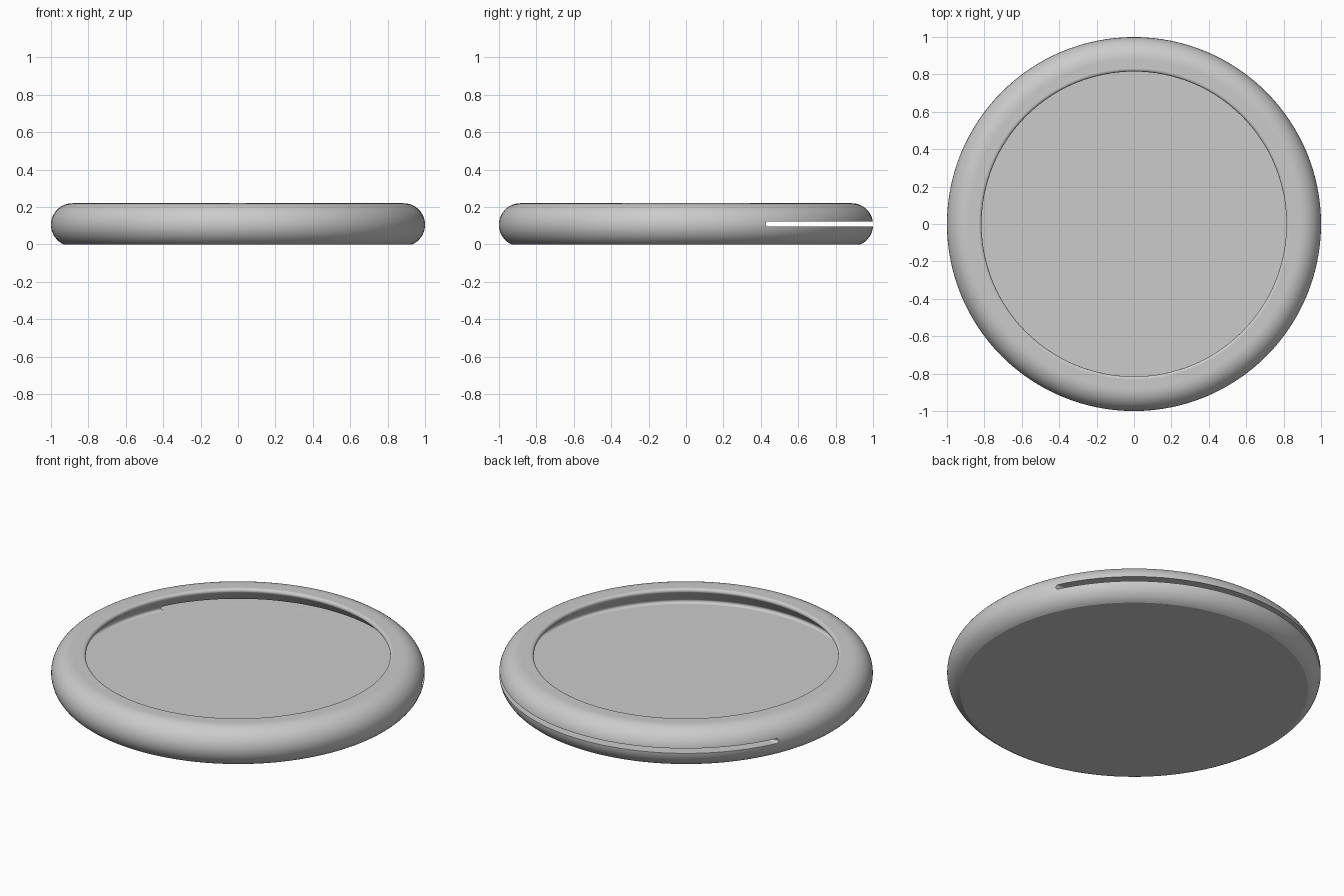
import bpy
import bmesh
from math import cos, sin, pi, radians

if "Cube" in bpy.data.objects:
    bpy.data.objects.remove(bpy.data.objects["Cube"])

RIM = 0.115            # radius of the rounded rim
RIM_Z = 0.105          # height of the rim centre
MAJOR = 1 - RIM
OPENING = 0.815        # radius of the lip of the opening
LIP = 0.015            # rounding of the lip
GROOVE = 0.014         # rounding where the cavity wall meets the floor
FLOOR = 0.094
SEGMENTS = 128

grey = bpy.data.materials.new("light_grey")
grey.use_nodes = True
grey.diffuse_color = (0.6, 0.6, 0.6, 1)
grey.node_tree.nodes["Principled BSDF"].inputs["Base Color"].default_value = (0.6, 0.6, 0.6, 1)


def make_object(name, bm):
    bmesh.ops.recalc_face_normals(bm, faces=bm.faces)
    mesh = bpy.data.meshes.new(name)
    bm.to_mesh(mesh)
    bm.free()
    obj = bpy.data.objects.new(name, mesh)
    mesh.materials.append(grey)
    bpy.context.collection.objects.link(obj)
    return obj


def arc(cx, cz, r, start, end, steps):
    angles = [radians(start + (end - start) * i / steps) for i in range(steps + 1)]
    return [(cx + r * cos(a), cz + r * sin(a)) for a in angles]


# Tray: round rim, flat underside and a cavity that widens below its lip
profile = [(0, 0)]
profile += arc(MAJOR, RIM_Z, RIM, -65.9, 90, 24)
profile += arc(OPENING + LIP, RIM_Z + RIM - LIP, LIP, 90, 228, 7)
profile += arc(0.894, FLOOR + GROOVE, GROOVE, 48, -90, 8)
profile += [(0, FLOOR)]
profile[1] = (profile[1][0], 0)

bm = bmesh.new()
verts = [bm.verts.new((r, 0, z)) for r, z in profile]
edges = [bm.edges.new(pair) for pair in zip(verts, verts[1:])]
bmesh.ops.spin(bm, geom=verts + edges, axis=(0, 0, 1), cent=(0, 0, 0),
               angle=2 * pi, steps=SEGMENTS, use_duplicate=False)
bmesh.ops.remove_doubles(bm, verts=bm.verts, dist=0.0001)
tray = make_object("tray", bm)

# Slot cutter: a round-ended slit through the back wall, just above the floor
bm = bmesh.new()
outline = arc(0.44, FLOOR + GROOVE + 0.0005, GROOVE, 90, 270, 10)
outline += [(1.2, outline[-1][1]), (1.2, outline[0][1])]
face = bm.faces.new([bm.verts.new((-1.2, y, z)) for y, z in outline])
side = bmesh.ops.extrude_face_region(bm, geom=[face])
bmesh.ops.translate(bm, vec=(2.4, 0, 0),
                    verts=[v for v in side["geom"] if isinstance(v, bmesh.types.BMVert)])
cutter = make_object("slot_cutter", bm)

cut = tray.modifiers.new("slot", "BOOLEAN")
cut.operation = "DIFFERENCE"
cut.solver = "EXACT"
cut.object = cutter

# Apply the cut and drop the cutter
bpy.ops.object.select_all(action="DESELECT")
tray.select_set(True)
bpy.context.view_layer.objects.active = tray
bpy.ops.object.modifier_apply(modifier=cut.name)
bpy.data.objects.remove(cutter)

# Smooth the rim, keep level faces flat
bpy.ops.object.shade_smooth_by_angle(angle=radians(35))
for poly in tray.data.polygons:
    if abs(poly.normal.z) > 0.9999:
        poly.use_smooth = False
